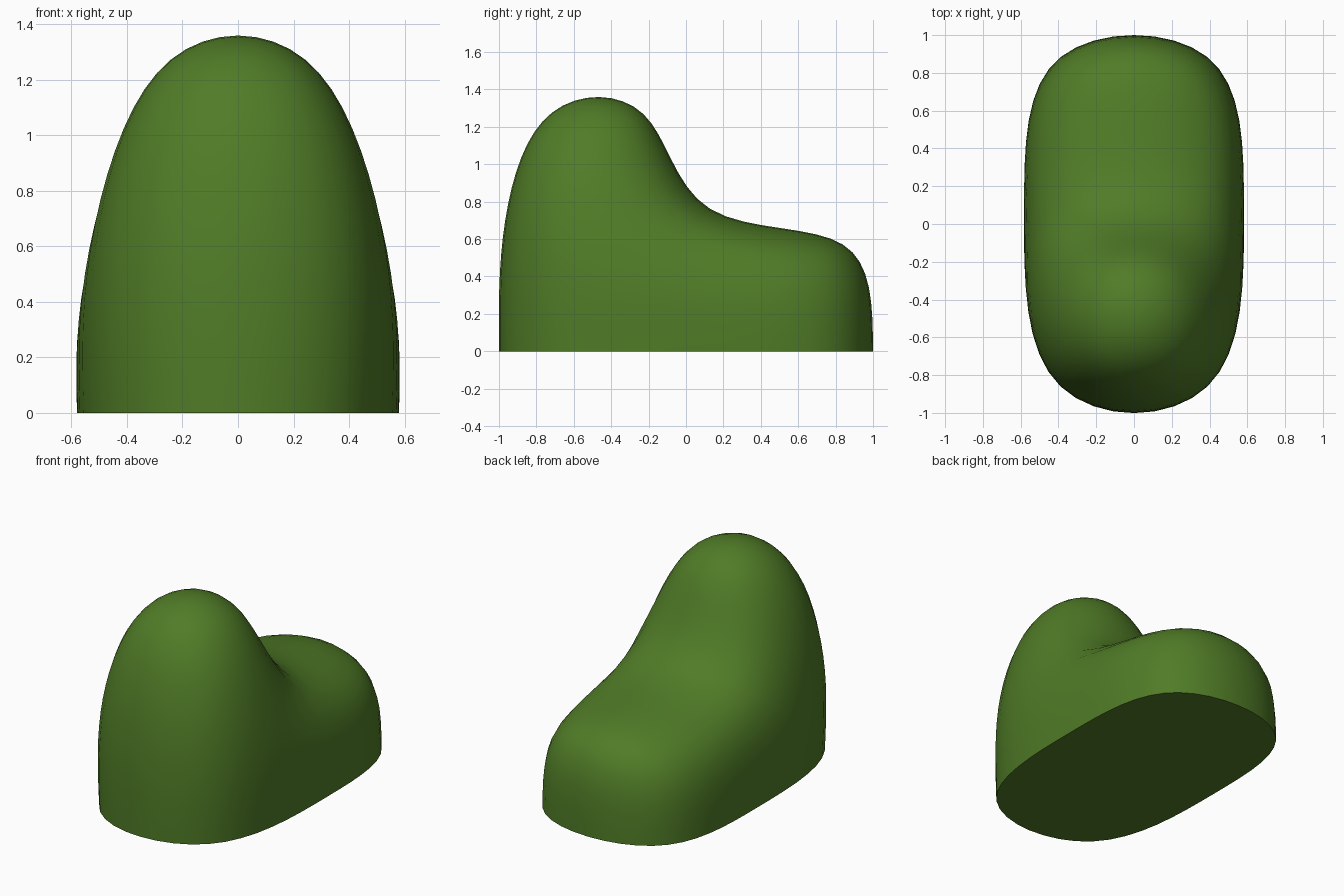
import bpy, bmesh, math

if "Cube" in bpy.data.objects:
    bpy.data.objects.remove(bpy.data.objects["Cube"])

green = bpy.data.materials.new("leaf_green")
green.diffuse_color = (0.08, 0.2, 0.02, 1)
green.use_nodes = True
green.node_tree.nodes["Principled BSDF"].inputs["Base Color"].default_value = green.diffuse_color

# Cage profile rows: (half width, y, z), mirrored to both sides in x
rows = {
    "base_front": (0.58, -1.0487, 0), "base_mid": (0.58, 0.12, 0), "base_back": (0.58, 1.0383, 0),
    "low_front": (0.60, -1.05, 0.69), "low_mid": (0.60, 0.01, 0.64), "low_back": (0.59, 1.037, 0.73),
    "top_front": (0.32, -0.81, 1.42), "top_back": (0.32, -0.11, 1.42),
}
bm = bmesh.new()
L = {k: bm.verts.new((-x, y, z)) for k, (x, y, z) in rows.items()}
R = {k: bm.verts.new((x, y, z)) for k, (x, y, z) in rows.items()}

# Strips across x: front wall, hump top, hump back, ledge, back wall, underside
loop = ["base_front", "low_front", "top_front", "top_back", "low_mid",
        "low_back", "base_back", "base_mid", "base_front"]
for a, b in zip(loop, loop[1:]):
    bm.faces.new((L[a], R[a], R[b], L[b]))

# Side panels
for s in (L, R):
    for q in (("base_front", "base_mid", "low_mid", "low_front"),
              ("base_mid", "base_back", "low_back", "low_mid"),
              ("low_front", "low_mid", "top_back", "top_front")):
        bm.faces.new([s[k] for k in q])
bmesh.ops.recalc_face_normals(bm, faces=bm.faces)

# Crease the rim of the flat underside
crease = bm.edges.layers.float.new("crease_edge")
for e in bm.edges:
    flat = [all(v.co.z < 0.001 for v in f.verts) for f in e.link_faces]
    if any(flat) and not all(flat):
        e[crease] = 1.0

mesh = bpy.data.meshes.new("rounded_body")
bm.to_mesh(mesh)
bm.free()
mesh.materials.append(green)
body = bpy.data.objects.new("rounded_body", mesh)
bpy.context.collection.objects.link(body)
bpy.context.view_layer.objects.active = body
body.select_set(True)

# Round the cage, then smooth everything except the bottom rim
sub = body.modifiers.new("rounding", 'SUBSURF')
sub.levels = sub.render_levels = 3
bpy.ops.object.modifier_apply(modifier=sub.name)
bpy.ops.object.shade_smooth_by_angle(angle=math.radians(50))
